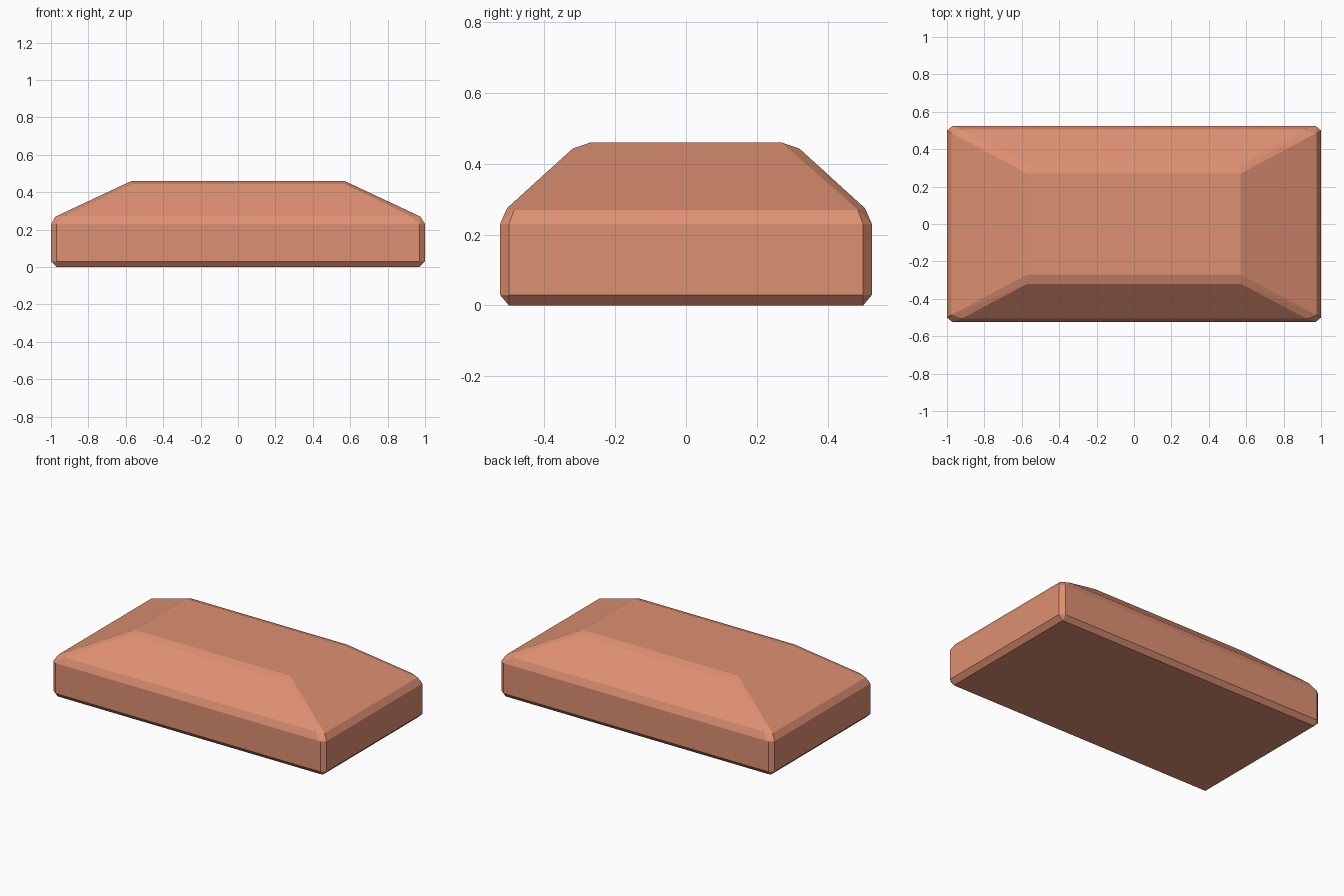
import bpy
import bmesh
import math

cube = bpy.data.objects.get("Cube")
if cube:
    bpy.data.objects.remove(cube, do_unlink=True)

# Single clay colour
clay = bpy.data.materials.new("terracotta")
clay.use_nodes = True
colour = (0.73, 0.28, 0.17, 1)
clay.diffuse_color = colour
clay.node_tree.nodes["Principled BSDF"].inputs["Base Color"].default_value = colour

# One quarter of the bevelled block, listed from base to flat top
QUARTER = [
    (0.97, 0.50, 0.0),
    (1.0, 0.50, 0.03), (0.97, 0.525, 0.03),
    (1.0, 0.50, 0.23), (0.97, 0.525, 0.23),
    (0.975, 0.485, 0.27), (0.92, 0.505, 0.275),
    (0.57, 0.32, 0.443), (0.57, 0.27, 0.46),
]

# Mirror the corner to all four sides and wrap it in a convex skin
bm = bmesh.new()
for sx in (-1, 1):
    for sy in (-1, 1):
        for x, y, z in QUARTER:
            bm.verts.new((sx * x, sy * y, z))
bmesh.ops.convex_hull(bm, input=bm.verts[:])
bmesh.ops.dissolve_limit(bm, angle_limit=math.radians(1),
                         verts=bm.verts[:], edges=bm.edges[:])
bmesh.ops.recalc_face_normals(bm, faces=bm.faces[:])

mesh = bpy.data.meshes.new("bevelled_block")
bm.to_mesh(mesh)
bm.free()
mesh.materials.append(clay)
block = bpy.data.objects.new("bevelled_block", mesh)
bpy.context.collection.objects.link(block)
